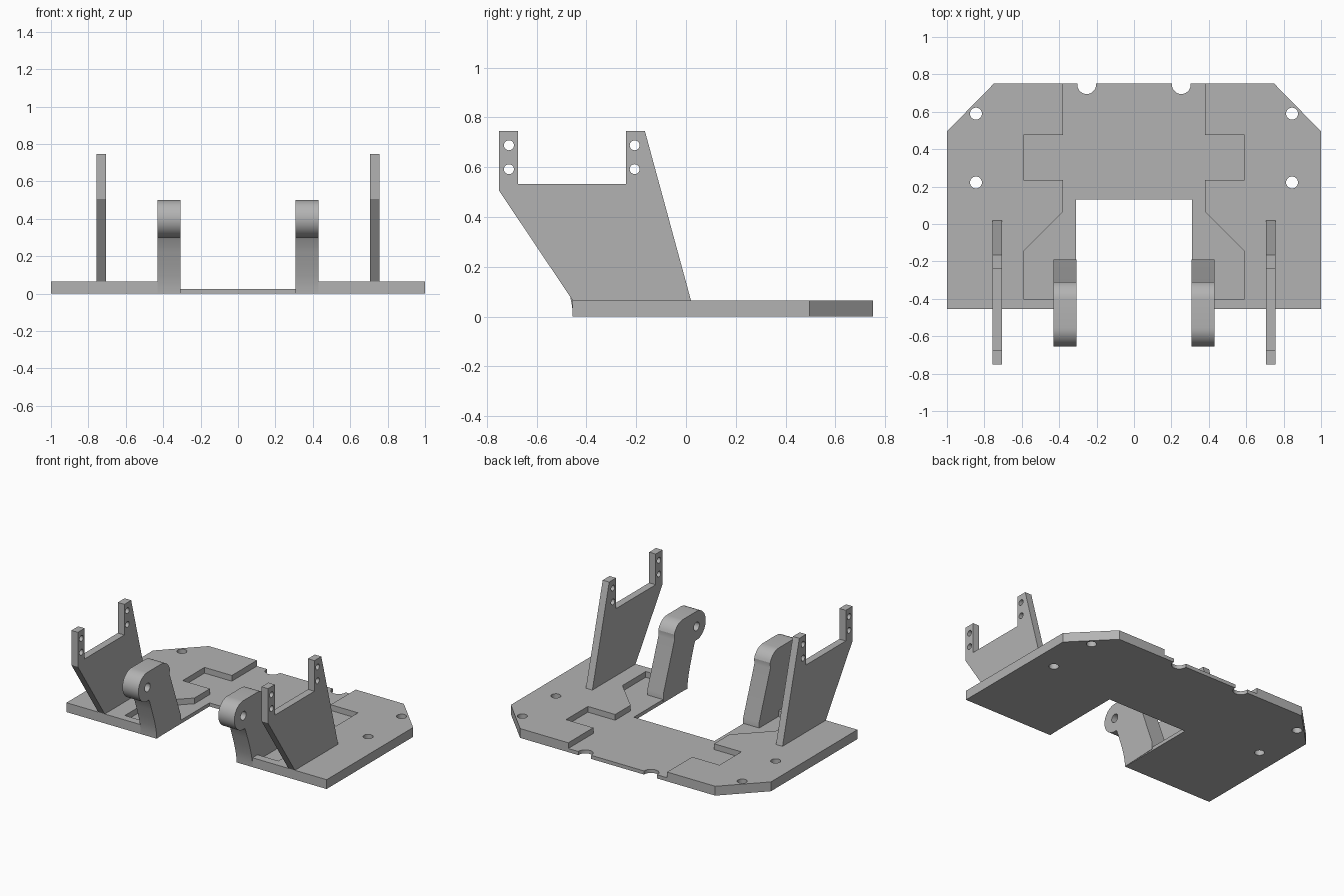
import bpy, bmesh, math
from mathutils import Vector

cube = bpy.data.objects.get("Cube")
if cube:
    bpy.data.objects.remove(cube, do_unlink=True)

GREY = (0.45, 0.45, 0.45, 1)
metal = bpy.data.materials.new("plain grey metal")
metal.use_nodes = True
metal.diffuse_color = GREY
metal.node_tree.nodes["Principled BSDF"].inputs["Base Color"].default_value = GREY


def prism(name, outline, low, high, axis="z"):
    """Extrude an outline: (x, y) along z, or (y, z) along x."""
    bm = bmesh.new()
    place = (lambda a, b: (a, b, low)) if axis == "z" else (lambda a, b: (low, a, b))
    face = bm.faces.new([bm.verts.new(place(a, b)) for a, b in outline])
    step = Vector((0, 0, high - low)) if axis == "z" else Vector((high - low, 0, 0))
    made = bmesh.ops.extrude_face_region(bm, geom=[face])["geom"]
    bmesh.ops.translate(bm, vec=step, verts=[v for v in made if isinstance(v, bmesh.types.BMVert)])
    bmesh.ops.recalc_face_normals(bm, faces=bm.faces)
    mesh = bpy.data.meshes.new(name)
    bm.to_mesh(mesh)
    bm.free()
    mesh.materials.append(metal)
    obj = bpy.data.objects.new(name, mesh)
    bpy.context.collection.objects.link(obj)
    return obj


def arc(a, b, r, start, end, n):
    angles = [math.radians(start + (end - start) * i / n) for i in range(n + 1)]
    return [(a + r * math.cos(t), b + r * math.sin(t)) for t in angles]


def circle(a, b, r, n=32):
    return arc(a, b, r, 0, 360, n)[:-1]


def mirrored(half):
    return half + [(-x, y) for x, y in reversed(half)]


def cut(obj, cutter):
    cutter.hide_render = True
    mod = obj.modifiers.new("cut", "BOOLEAN")
    mod.operation = "DIFFERENCE"
    mod.solver = "EXACT"
    mod.object = cutter
    bpy.context.view_layer.objects.active = obj
    bpy.ops.object.modifier_apply(modifier=mod.name)
    bpy.data.objects.remove(cutter, do_unlink=True)


def smooth(obj):
    bpy.ops.object.select_all(action="DESELECT")
    obj.select_set(True)
    bpy.context.view_layer.objects.active = obj
    bpy.ops.object.shade_smooth_by_angle(angle=math.radians(25))


TOP = 0.065      # plate thickness
FLOOR = 0.025    # recess floor
FRONT = -0.455

# Base plate with an open mouth at the front and chamfered rear corners
plate = prism("base_plate", mirrored([
    (0.31, 0.13), (0.31, FRONT), (1, FRONT), (1, 0.495), (0.75, 0.75)]), 0, TOP)

# Stepped recess in the plate's upper face
cut(plate, prism("recess_cutter", mirrored([
    (0.38, 0.9), (0.38, 0.475), (0.59, 0.475), (0.59, 0.235), (0.38, 0.235),
    (0.38, 0.065), (0.59, -0.145), (0.59, -0.4)]), FLOOR, 0.2))

# Bolt holes and rear edge notches
for side in (1, -1):
    for x, y, r in ((0.845, 0.59, 0.032), (0.845, 0.222, 0.032), (0.253, 0.745, 0.05)):
        cut(plate, prism("hole_cutter", circle(side * x, y, r), -0.1, 0.2))
smooth(plate)

# Hook: round nose, parallel leaning leg, flared front root
hook_profile = (
    [(-0.19, 0.01), (-0.19, TOP), (-0.312, 0.392)]
    + arc(-0.405, 0.4, 0.1, 18, 90, 8)
    + arc(-0.555, 0.4, 0.1, 90, 278, 20)
    + [(-0.533, 0.29), (-0.508, 0.22), (-0.484, 0.15), (-0.467, 0.09), (-0.457, 0.04), (FRONT, 0)])

# Upright bracket with two drilled prongs
bracket_profile = [
    (-0.75, 0.745), (-0.675, 0.745), (-0.675, 0.532), (-0.24, 0.532), (-0.24, 0.745),
    (-0.165, 0.745), (0.02, TOP), (FRONT, TOP), (-0.75, 0.505)]

for name, side in (("left", 1), ("right", -1)):
    hook = prism(name + "_hook", hook_profile, side * 0.307, side * 0.43, "x")
    cut(hook, prism("pin_cutter", circle(-0.555, 0.395, 0.03), side * 0.2, side * 0.5, "x"))
    smooth(hook)

    bracket = prism(name + "_bracket", bracket_profile, side * 0.706, side * 0.756, "x")
    for y in (-0.711, -0.206):
        for z in (0.592, 0.688):
            cut(bracket, prism("bolt_cutter", circle(y, z, 0.02, 24), side * 0.6, side * 0.9, "x"))
    smooth(bracket)
